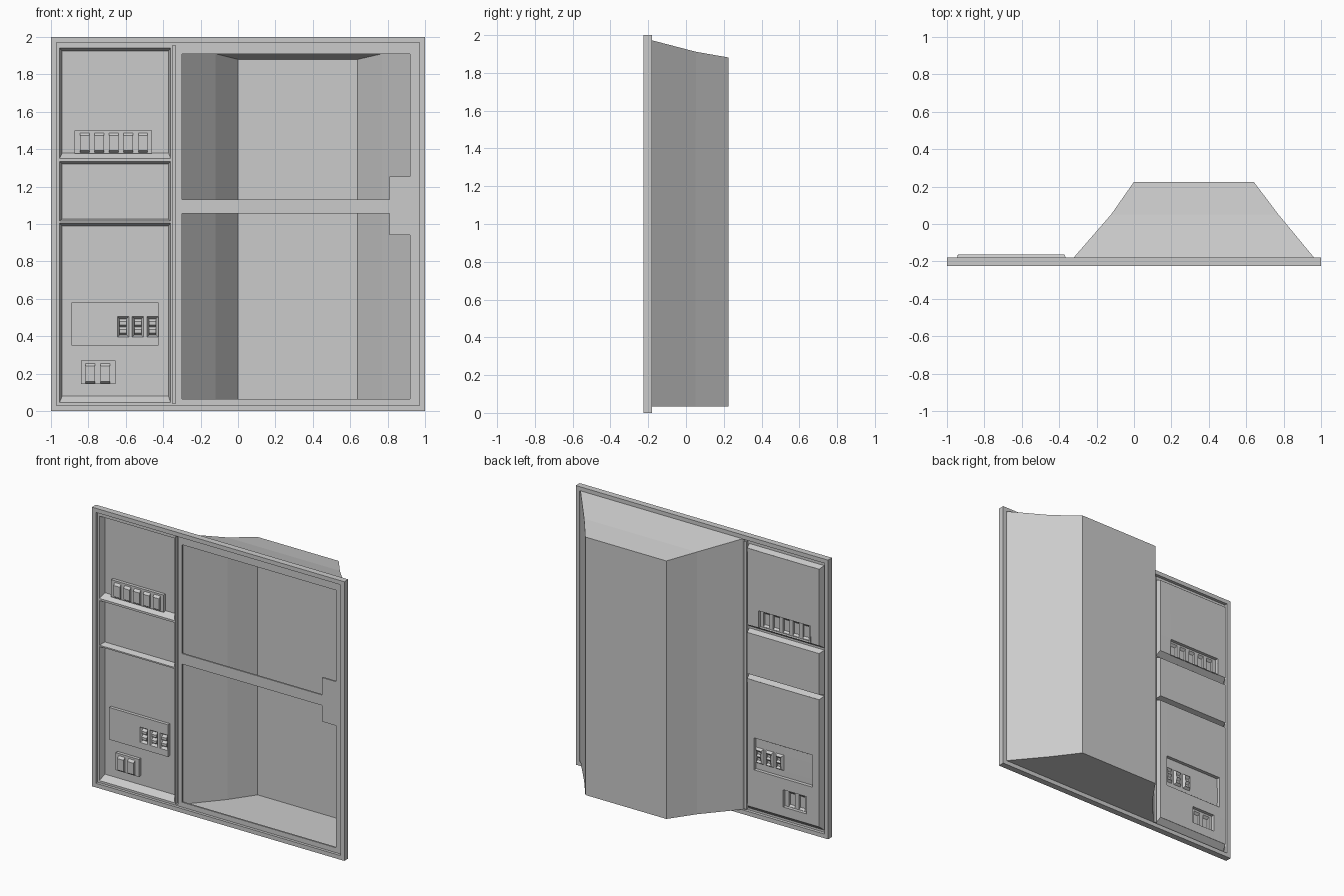
import bpy, bmesh

cube = bpy.data.objects.get("Cube")
if cube:
    bpy.data.objects.remove(cube, do_unlink=True)

grey = bpy.data.materials.new("plain_grey")
grey.use_nodes = True
grey.diffuse_color = (0.6, 0.6, 0.6, 1)
grey.node_tree.nodes["Principled BSDF"].inputs["Base Color"].default_value = (0.6, 0.6, 0.6, 1)

PANEL_Y, PAN_Y, BOX_Y = -0.205, -0.165, -0.188


# Rectangles are (x0, x1, z0, z1)
def corners(r, y):
    x0, x1, z0, z1 = r
    return [(x0, y, z0), (x1, y, z0), (x1, y, z1), (x0, y, z1)]


def inset(r, left, right, bottom, top):
    return (r[0] + left, r[1] - right, r[2] + bottom, r[3] - top)


def sheet(bm, r, y, holes=()):
    """Flat upright sheet with rectangular openings."""
    xs = sorted({v for h in [r, *holes] for v in h[:2]})
    zs = sorted({v for h in [r, *holes] for v in h[2:]})
    for a, b in zip(xs, xs[1:]):
        for c, d in zip(zs, zs[1:]):
            mx, mz = (a + b) / 2, (c + d) / 2
            if not any(h[0] < mx < h[1] and h[2] < mz < h[3] for h in holes):
                bm.faces.new([bm.verts.new(p) for p in corners((a, b, c, d), y)])


def stack(bm, *levels):
    """Walls joining successive rectangles."""
    rings = [[bm.verts.new(p) for p in corners(r, y)] for r, y in levels]
    for a, b in zip(rings, rings[1:]):
        for i in range(4):
            j = (i + 1) % 4
            bm.faces.new((a[i], a[j], b[j], b[i]))


def finish(name, bm, thickness=0):
    bmesh.ops.remove_doubles(bm, verts=bm.verts, dist=0.0001)
    mesh = bpy.data.meshes.new(name)
    bm.to_mesh(mesh)
    bm.free()
    mesh.materials.append(grey)
    ob = bpy.data.objects.new(name, mesh)
    bpy.context.collection.objects.link(ob)
    if thickness:
        mod = ob.modifiers.new("thickness", 'SOLIDIFY')
        mod.thickness = thickness
        mod.offset = -1
    return ob


def rocker(bm, r, y):
    """Protruding switch with sloped top and bottom."""
    top = inset(r, 0, 0, 0.01, 0.015)
    stack(bm, (r, y), (top, y - 0.015))
    sheet(bm, top, y - 0.015)


# Outer rim
bm = bmesh.new()
outer, inner = (-1, 1, 0, 2), (-0.97, 0.97, 0.03, 1.97)
stack(bm, (outer, -0.225), (inner, -0.225), (inner, -0.18), (outer, -0.18), (outer, -0.225))
finish("outer_rim", bm)

# Window panel with two notched openings
bm = bmesh.new()
sheet(bm, (-0.333, 0.97, 0.03, 1.97), PANEL_Y, [
    (-0.3, 0.92, 0.065, 0.94), (-0.3, 0.81, 0.94, 1.055),
    (-0.3, 0.81, 1.13, 1.255), (-0.3, 0.92, 1.255, 1.91)])
finish("window_panel", bm, 0.012)

# Tapered housing behind the windows
bm = bmesh.new()
back = (0, 0.64, 0.035, 1.88)
stack(bm, ((-0.325, 0.965, 0.035, 1.97), PANEL_Y + 0.01),
      ((-0.32, 0.96, 0.035, 1.97), -0.18),
      ((-0.12, 0.77, 0.035, 1.91), 0.05), (back, 0.222))
sheet(bm, back, 0.222)
finish("rear_housing", bm, 0.003)

# Side panel with three pan openings and a groove beside it
bm = bmesh.new()
pans = {
    "upper": ((-0.955, -0.36, 1.35, 1.94), 0.03),
    "middle": ((-0.955, -0.36, 1.015, 1.335), 0.012),
    "lower": ((-0.955, -0.36, 0.045, 1.005), 0.035),
}
groove = (-0.35, -0.333, 0.04, 1.955)
sheet(bm, (-0.97, -0.333, 0.03, 1.97), PANEL_Y, [p[0] for p in pans.values()] + [groove])
stack(bm, (groove, PANEL_Y), (groove, -0.185))
sheet(bm, groove, -0.185)
finish("side_panel", bm, 0.003)

# Switch boxes: outline, switch positions, switch size, whether set in a well
boxes = {
    "upper": [((-0.875, -0.46, 1.376, 1.5),
               [(-0.845 + 0.078 * i, 1.382) for i in range(5)], (0.05, 0.105), False)],
    "middle": [],
    "lower": [((-0.89, -0.425, 0.35, 0.58),
               [(-0.645 + 0.079 * i, 0.395) for i in range(3)], (0.061, 0.11), True),
              ((-0.84, -0.655, 0.145, 0.27),
               [(-0.815 + 0.08 * i, 0.148) for i in range(2)], (0.05, 0.107), False)],
}

# Recessed pans with their switch boxes
for name, (opening, ledge) in pans.items():
    bm = bmesh.new()
    floor = inset(opening, 0.015, 0.012, ledge, 0.015)
    stack(bm, (opening, PANEL_Y), (floor, PAN_Y))
    sheet(bm, floor, PAN_Y, [b[0] for b in boxes[name]])
    for outline, spots, (w, h), well in boxes[name]:
        seats = [(x, x + w, z, z + h) for x, z in spots]
        stack(bm, (outline, PAN_Y), (outline, BOX_Y))
        sheet(bm, outline, BOX_Y, seats)
        for seat in seats:
            if well:
                base = inset(seat, 0.012, 0.012, 0.012, 0.012)
                stack(bm, (seat, BOX_Y), (base, BOX_Y + 0.018))
                mid = (base[2] + base[3]) / 2
                low, high = (*base[:2], base[2], mid), (*base[:2], mid, base[3])
                rocker(bm, low, BOX_Y + 0.018)
                rocker(bm, high, BOX_Y + 0.018)
            else:
                rocker(bm, seat, BOX_Y)
    finish(name + "_pan", bm, 0.002)
